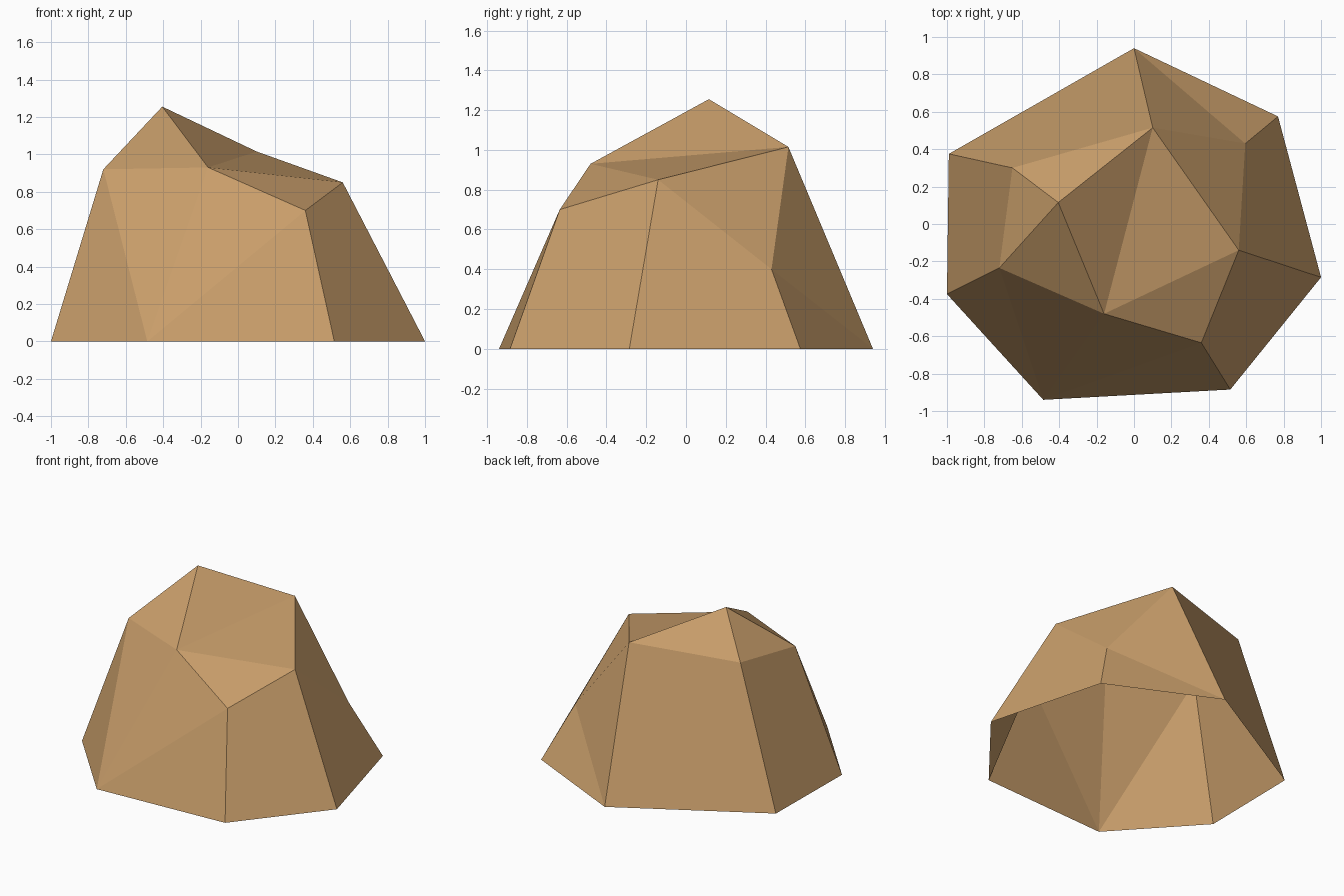
import bpy
import bmesh

if "Cube" in bpy.data.objects:
    bpy.data.objects.remove(bpy.data.objects["Cube"])

# Ground outline, clockwise from the back; the shell is open underneath
base = [(0, .94), (.77, .575), (1, -.285), (.515, -.885),
        (-.485, -.94), (-1, -.375), (-.99, .375)]

# Corners of the chipped shoulder and the peak
corners = {
    "peak": (-.405, .115, 1.255),
    "back": (.10, .515, 1.015),
    "right": (.56, -.14, .85),
    "front_right": (.36, -.635, .70),
    "front": (-.16, -.48, .93),
    "left": (-.72, -.235, .92),
    "back_left": (-.65, .30, .985),
    "notch": (.595, .43, .40),
}

# Facets as corner names; numbers are points of the ground outline
facets = """
peak back back_left
peak back_left left
peak left front
peak front back
back front right
right front front_right
back right notch
back notch 0
notch 1 0
right 2 1 notch
right front_right 3 2
front_right 4 3
front 4 front_right
front left 4
left 5 4
left back_left 6 5
back_left back 0 6
"""

# Rock shell
bm = bmesh.new()
verts = {str(i): bm.verts.new((x, y, 0)) for i, (x, y) in enumerate(base)}
verts.update({name: bm.verts.new(co) for name, co in corners.items()})
for line in facets.split("\n"):
    if line:
        face = bm.faces.new([verts[n] for n in line.split()])
        face.normal_update()
        if face.normal.z < 0:      # every facet faces outward and up
            face.normal_flip()

mesh = bpy.data.meshes.new("rock")
bm.to_mesh(mesh)
bm.free()

# Sandy brown stone
stone = bpy.data.materials.new("sandy brown")
stone.diffuse_color = (.58, .34, .145, 1)
stone.use_nodes = True
stone.node_tree.nodes["Principled BSDF"].inputs["Base Color"].default_value = stone.diffuse_color
mesh.materials.append(stone)
bpy.context.collection.objects.link(bpy.data.objects.new("rock", mesh))
